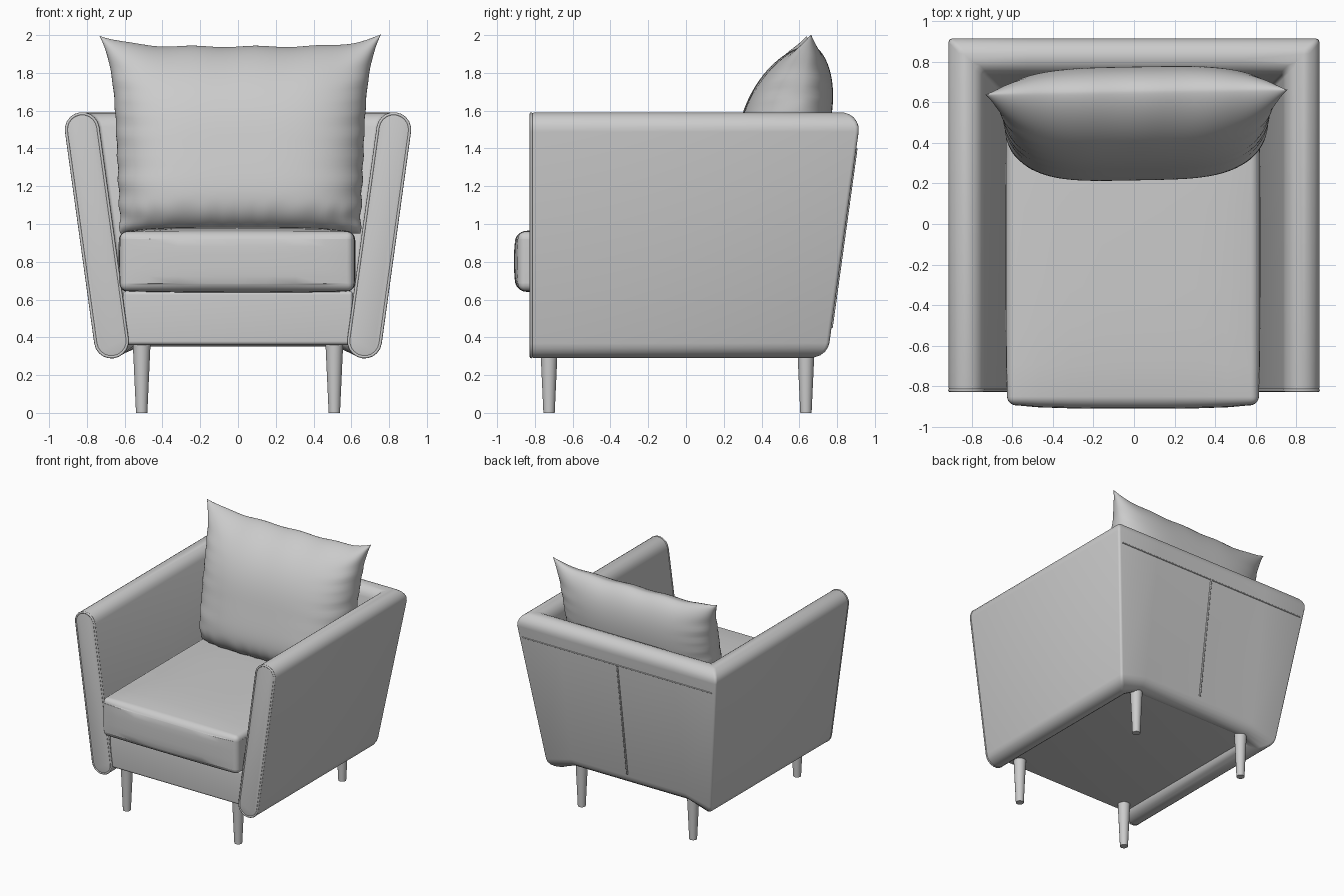
import bpy, bmesh
from math import sin, cos, pi, radians
from mathutils import Vector

if "Cube" in bpy.data.objects:
    bpy.data.objects.remove(bpy.data.objects["Cube"])


def finish(bm, name, bevel=0.0, segments=4, smooth=40):
    """Round the sharp edges, make the object and shade it."""
    bmesh.ops.recalc_face_normals(bm, faces=bm.faces)
    if bevel:
        edges = [e for e in bm.edges if len(e.link_faces) == 2
                 and e.calc_face_angle() > radians(40)]
        bmesh.ops.bevel(bm, geom=edges, offset=bevel, segments=segments,
                        profile=0.5, affect='EDGES', clamp_overlap=True)
    mesh = bpy.data.meshes.new(name)
    bm.to_mesh(mesh)
    bm.free()
    ob = bpy.data.objects.new(name, mesh)
    bpy.context.collection.objects.link(ob)
    bpy.ops.object.select_all(action='DESELECT')
    ob.select_set(True)
    bpy.context.view_layer.objects.active = ob
    bpy.ops.object.shade_smooth_by_angle(angle=radians(smooth))
    return ob


def padded_box(name, lo, hi, bevel, bulge=(0, 0, 0)):
    """Rounded box whose faces swell by the given amount on each axis."""
    lo, hi = Vector(lo), Vector(hi)
    mid, half = (lo + hi) / 2, (hi - lo) / 2
    bm = bmesh.new()
    bmesh.ops.create_cube(bm, size=2)
    if any(bulge):
        bmesh.ops.subdivide_edges(bm, edges=bm.edges[:], cuts=7, use_grid_fill=True)
    for v in bm.verts:
        p = v.co.copy()
        for a in range(3):
            b, c = (a + 1) % 3, (a + 2) % 3
            swell = bulge[a] * (1 - p[b] ** 4) * (1 - p[c] ** 4)
            v.co[a] = mid[a] + p[a] * (half[a] + swell)
    return finish(bm, name, bevel, 6)


def tube(name, points, radius, cyclic=False):
    cu = bpy.data.curves.new(name, 'CURVE')
    cu.dimensions = '3D'
    cu.bevel_depth = radius
    cu.bevel_resolution = 2
    sp = cu.splines.new('POLY')
    sp.points.add(len(points) - 1)
    for p, co in zip(sp.points, points):
        p.co = (*co, 1)
    sp.use_cyclic_u = cyclic
    bpy.context.collection.objects.link(bpy.data.objects.new(name, cu))


# Leaning panel cross-section: (outward offset, height)
BOT, TOP = Vector((0.67, 0.38)), Vector((0.825, 1.50))
AXIS = (TOP - BOT).normalized()
OUT = Vector((AXIS.y, -AXIS.x))


def section(r, n=10):
    pts = []
    for centre, start in ((TOP, 0), (BOT, pi)):
        for i in range(n + 1):
            t = start + pi * i / n
            pts.append(centre + r * (cos(t) * OUT + sin(t) * AXIS))
    return pts


# Arms and back: one section swept in a U with mitred rear corners
FRONT = -0.825
prof = section(0.09)
bm = bmesh.new()
rings = []
for node in range(6):
    side = 1 if node < 3 else -1
    kind = node if node < 3 else 5 - node
    ring = []
    for o, z in prof:
        x, y = ((o, FRONT), (o, o), (0.52, o))[kind]
        if kind == 2 and z < 0.6:
            z += 0.06
        ring.append(bm.verts.new((side * x, y, z)))
    rings.append(ring)
n = len(prof)
for a, b in zip(rings, rings[1:]):
    for i in range(n):
        j = (i + 1) % n
        bm.faces.new((a[i], a[j], b[j], b[i]))
bm.faces.new(rings[0])
bm.faces.new(rings[-1])
finish(bm, "arms_and_back", 0.018, 3)

# Piping round the arm fronts
for side, label in ((1, "right"), (-1, "left")):
    tube(label + "_arm_piping",
         [(side * o, FRONT + 0.005, z) for o, z in section(0.084)], 0.008, True)


# Seams on the back
def back_y(z):
    return BOT.x + (TOP.x - BOT.x) * (z - BOT.y) / (TOP.y - BOT.y) + 0.09


tube("back_cross_seam", [(-0.87, back_y(1.4), 1.4), (0.87, back_y(1.4), 1.4)], 0.005)
tube("back_centre_seam", [(0, back_y(0.45), 0.45), (0, back_y(1.4), 1.4)], 0.007)

# Base and seat cushion
padded_box("seat_base", (-0.61, -0.81, 0.36), (0.61, 0.68, 0.645), 0.02)
padded_box("seat_cushion", (-0.625, -0.89, 0.645), (0.615, 0.66, 0.96), 0.07,
           (0.008, 0.02, 0.025))

# Loose back pillow: two swollen sheets joined at a leaning seam
NU, NV = 64, 56


def pillow_point(s, t, face):
    u = sin(s * pi / 2)
    v = 0.5 + 0.5 * sin(t * pi / 2)
    w = 2 * v - 1
    edge_v = (1 - abs(w) ** (2.5 if w > 0 else 5)) ** 0.6 if abs(w) < 1 else 0
    edge_u = max(0, 1 - u ** 4) ** 0.5
    depth = 0.28 if face < 0 else 0.2
    swell = depth * edge_u * edge_v
    # puckers along the sides and the lower front
    swell += 0.012 * abs(u) ** 8 * edge_u * edge_v * sin(46 * v + 3 * sin(9 * v))
    if face < 0:
        swell += 0.010 * sin(31 * u + 2 * sin(7 * u)) * edge_u * edge_v * max(0, 1 - v / 0.18)
    half = 0.635 + 0.04 * v + 0.07 * v ** 8 + 0.005 * sin(50 * v) * (1 - v)
    x = 0.012 + u * half
    y = 0.44 + 0.21 * v + 0.012 * u + face * swell
    z = 0.95 + v * 0.99 + 0.06 * abs(u) ** 5 * v ** 4 + 0.004 * sin(14 * u) * v ** 6
    return x, y, z


bm = bmesh.new()
for face in (-1, 1):
    grid = [[bm.verts.new(pillow_point(2 * i / NU - 1, 2 * j / NV - 1, face))
             for i in range(NU + 1)] for j in range(NV + 1)]
    for j in range(NV):
        for i in range(NU):
            bm.faces.new((grid[j][i], grid[j][i + 1], grid[j + 1][i + 1], grid[j + 1][i]))
bmesh.ops.remove_doubles(bm, verts=bm.verts, dist=0.0003)
finish(bm, "back_pillow", smooth=60)

# Tapered legs
for y, row in ((-0.725, "front"), (0.635, "rear")):
    for x, side in ((-0.51, "left"), (0.51, "right")):
        bm = bmesh.new()
        bmesh.ops.create_cone(bm, cap_ends=True, segments=24,
                              radius1=0.03, radius2=0.048, depth=0.39)
        bmesh.ops.translate(bm, verts=bm.verts, vec=(x, y, 0.195))
        finish(bm, f"{row}_{side}_leg")
